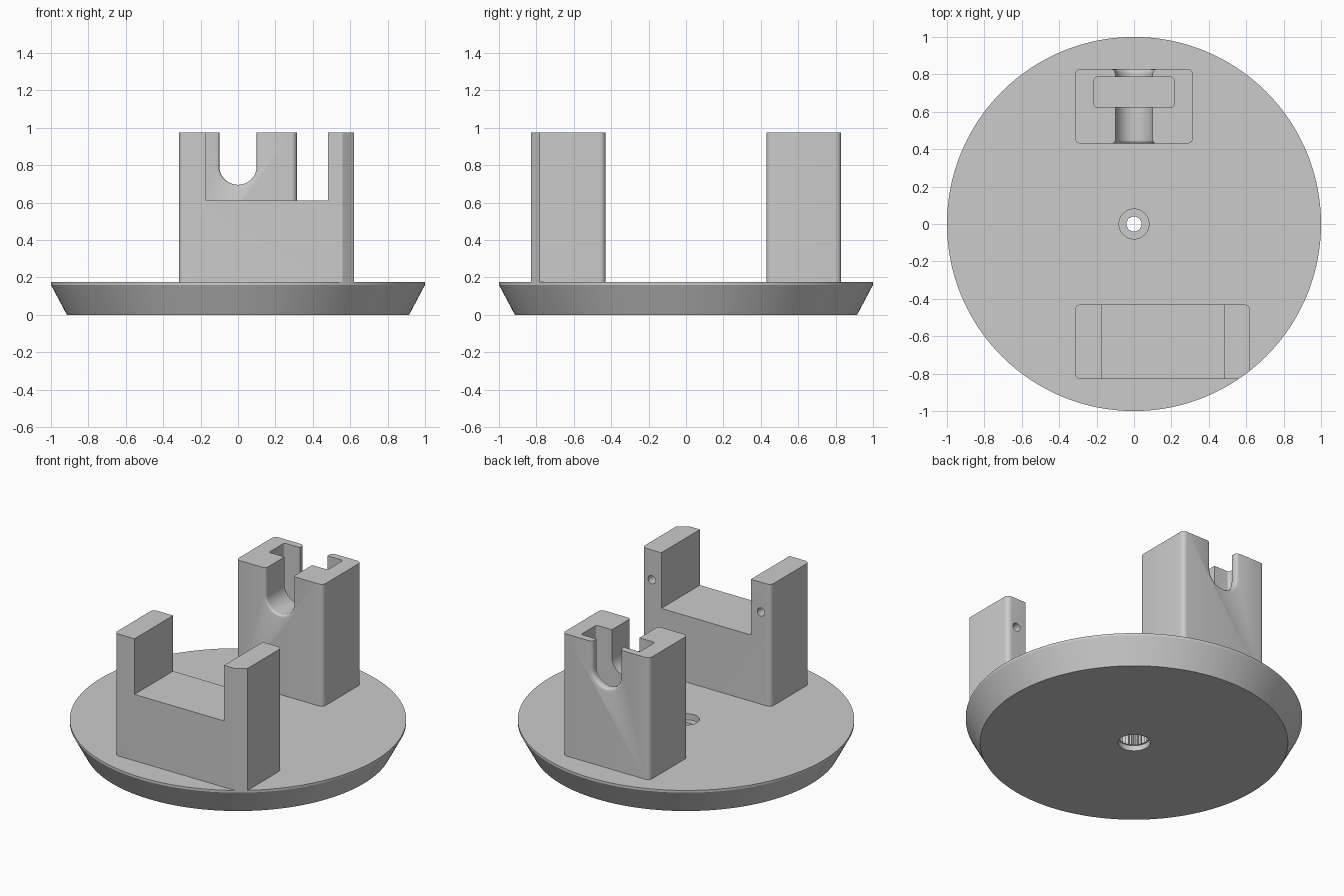
import bpy
import bmesh
from math import sin, cos, pi, sqrt, radians

if "Cube" in bpy.data.objects:
    bpy.data.objects.remove(bpy.data.objects["Cube"], do_unlink=True)

grey = bpy.data.materials.new("plain grey")
grey.use_nodes = True
grey.diffuse_color = (0.6, 0.6, 0.6, 1)
grey.node_tree.nodes["Principled BSDF"].inputs["Base Color"].default_value = (0.6, 0.6, 0.6, 1)

TOP, HEIGHT, SEGS = 0.175, 0.975, 192


def loft(name, rings):
    """Closed solid through a list of matching point rings."""
    bm = bmesh.new()
    loops = [[bm.verts.new(p) for p in ring] for ring in rings]
    n = len(loops[0])
    for a, b in zip(loops, loops[1:]):
        for i in range(n):
            j = (i + 1) % n
            bm.faces.new((a[i], a[j], b[j], b[i]))
    bm.faces.new(loops[0])
    bm.faces.new(loops[-1])
    bmesh.ops.recalc_face_normals(bm, faces=bm.faces)
    mesh = bpy.data.meshes.new(name)
    bm.to_mesh(mesh)
    bm.free()
    mesh.materials.append(grey)
    obj = bpy.data.objects.new(name, mesh)
    bpy.context.collection.objects.link(obj)
    return obj


def circle(r, z, n=SEGS):
    return [(r * cos(2 * pi * i / n), r * sin(2 * pi * i / n), z) for i in range(n)]


def round_block(name, x0, x1, y0, y1, z0, z1, r, steps=6):
    """Box with rounded vertical edges."""
    corners = ((x1 - r, y1 - r), (x0 + r, y1 - r), (x0 + r, y0 + r), (x1 - r, y0 + r))
    outline = []
    for k, (cx, cy) in enumerate(corners):
        for s in range(steps + 1):
            a = (k + s / steps) * pi / 2
            outline.append((cx + r * cos(a), cy + r * sin(a)))
    return loft(name, [[(x, y, z) for x, y in outline] for z in (z0, z1)])


def combine(target, tool, operation="DIFFERENCE"):
    tool.hide_render = True
    mod = target.modifiers.new("cut", "BOOLEAN")
    mod.operation, mod.object, mod.solver = operation, tool, "EXACT"
    bpy.context.view_layer.objects.active = target
    bpy.ops.object.modifier_apply(modifier=mod.name)
    bpy.data.objects.remove(tool, do_unlink=True)


# Round base with a tapered rim
base = loft("base_disc", [circle(0.915, 0), circle(1, 0.16), circle(1, TOP)])

# Stepped centre hole: screw hole, top recess, bottom lead-in
for r, z0, z1 in ((0.04, -0.1, 0.3), (0.08, 0.135, 0.3), (0.096, -0.1, 0.035)):
    combine(base, loft("hole_cutter", [circle(r, z0, 48), circle(r, z1, 48)]))

# Toothed socket above the lead-in
teeth = 24
socket = []
for z in (0.02, 0.11):
    ring = []
    for i in range(teeth * 2):
        r = 0.092 if i % 2 else 0.08
        a = pi * i / teeth
        ring.append((r * cos(a), r * sin(a), z))
    socket.append(ring)
combine(base, loft("socket_cutter", socket))

# Front bracket, trimmed to the rim of the base
front = round_block("front_bracket", -0.315, 0.62, -0.83, -0.43, TOP, HEIGHT, 0.03)
combine(front, loft("rim_trim", [circle(1, 0), circle(1, 1.2)]), "INTERSECT")
combine(front, loft("notch_cutter", [
    [(-0.17, y, 0.61), (0.48, y, 0.61), (0.48, y, 1.2), (-0.17, y, 1.2)] for y in (-1, -0.3)]))

# Blind screw holes in the two posts
for x in (-0.243, 0.55):
    combine(front, loft("screw_cutter", [
        [(x + px, y, 0.78 + pz) for px, pz, _ in circle(0.027, 0, 24)] for y in (-0.65, -0.4)]))

# Rear holder with a pocket
rear = round_block("rear_holder", -0.315, 0.315, 0.43, 0.83, TOP, HEIGHT, 0.03)
combine(rear, round_block("pocket_cutter", -0.213, 0.213, 0.625, 0.785, 0.58, 1.2, 0.015))


# U-shaped channel, flared at both outer faces
def u_ring(y, r):
    arc = [(r * cos(a), y, 0.795 + r * sin(a)) for a in (pi + pi * i / 24 for i in range(25))]
    return arc + [(r, y, 1.2), (-r, y, 1.2)]


def flare(face, inward, f, steps=5):
    rings = [u_ring(face - inward * 0.03, 0.1 + f)]
    for i in range(steps + 1):
        d = f * i / steps
        rings.append(u_ring(face + inward * d, 0.1 + f - sqrt(f * f - (f - d) ** 2)))
    return rings


combine(rear, loft("channel_cutter", flare(0.43, 1, 0.018) + flare(0.83, -1, 0.025)[::-1]))

# Smooth shading with crisp edges
for obj in (base, front, rear):
    bpy.ops.object.select_all(action="DESELECT")
    obj.select_set(True)
    bpy.context.view_layer.objects.active = obj
    bpy.ops.object.shade_smooth_by_angle(angle=radians(25))
